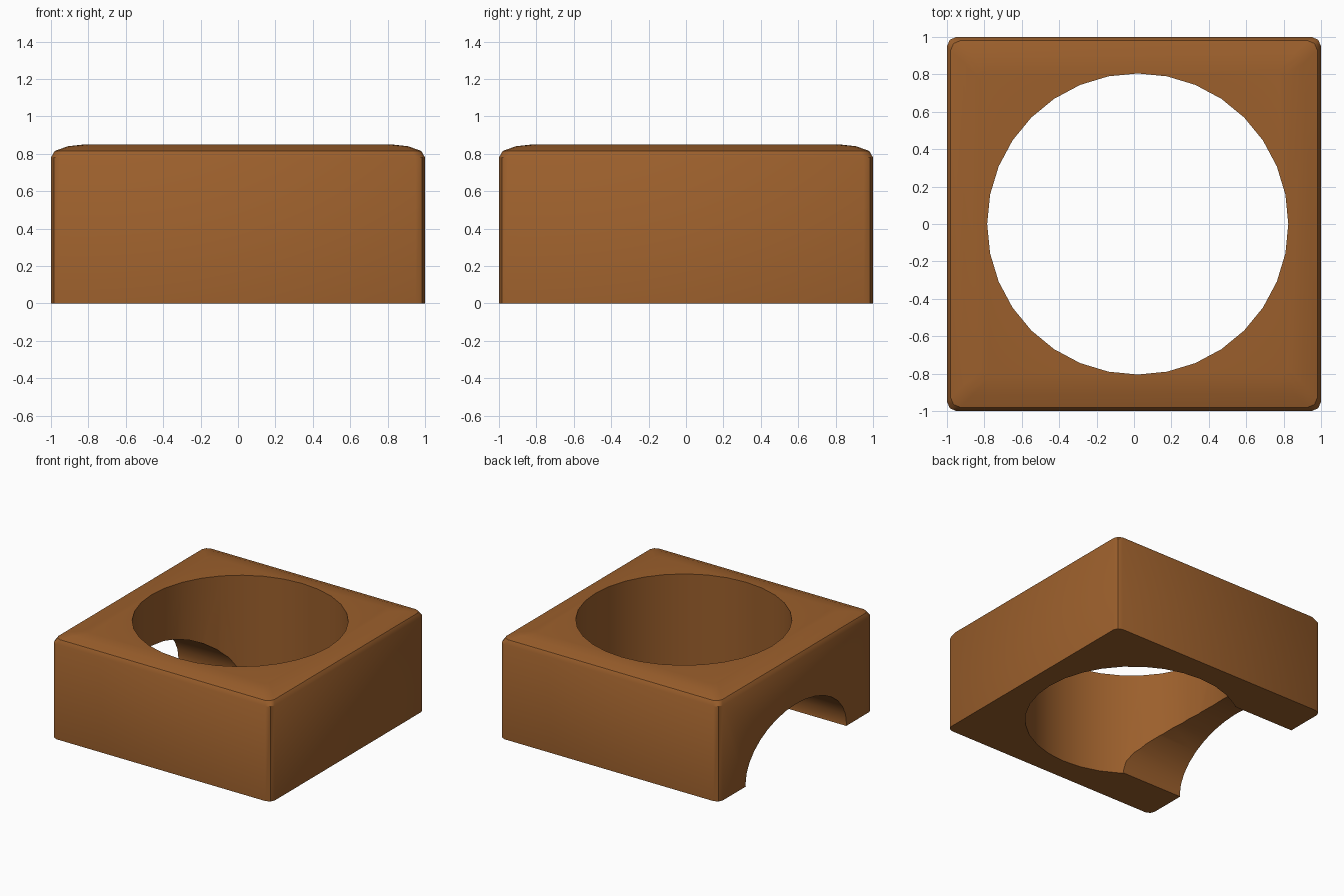
import bpy, bmesh, math
from mathutils import Matrix

if "Cube" in bpy.data.objects:
    bpy.data.objects.remove(bpy.data.objects["Cube"])


def make_object(name, bm):
    bmesh.ops.recalc_face_normals(bm, faces=bm.faces)
    mesh = bpy.data.meshes.new(name)
    bm.to_mesh(mesh)
    bm.free()
    obj = bpy.data.objects.new(name, mesh)
    bpy.context.collection.objects.link(obj)
    return obj


def cylinder(name, radius, depth, matrix):
    bm = bmesh.new()
    bmesh.ops.create_cone(bm, cap_ends=True, segments=32, radius1=radius,
                          radius2=radius, depth=depth, matrix=matrix)
    return make_object(name, bm)


def corner_ring(bm, half, z, r=0.05):
    # square outline with softened corners
    corner = [(0, -r), (-0.3 * r, -0.3 * r), (-r, 0)]
    verts = []
    for k in range(4):
        c, s = round(math.cos(k * math.pi / 2)), round(math.sin(k * math.pi / 2))
        for dx, dy in corner:
            x, y = half + dx, half + dy
            verts.append(bm.verts.new((c * x - s * y, s * x + c * y, z)))
    return verts


# square block with a softly rounded top edge
bm = bmesh.new()
profile = [(1, 0), (1, 0.78), (0.98, 0.815), (0.91, 0.84), (0.82, 0.85)]
rings = [corner_ring(bm, h, z) for h, z in profile]
for lower, upper in zip(rings, rings[1:]):
    n = len(lower)
    for i in range(n):
        j = (i + 1) % n
        bm.faces.new((lower[i], lower[j], upper[j], upper[i]))
bm.faces.new(rings[0][::-1])
bm.faces.new(rings[-1])
block = make_object("hollow_block", bm)

# round vertical well and arched side opening on the left
well = cylinder("well_cutter", 0.805, 3, Matrix.Translation((0.02, 0, 0.4)))
arch = cylinder("arch_cutter", 1, 1.2,
                Matrix.Translation((-0.6, 0, 0.02))
                @ Matrix.Diagonal((1, 0.655, 0.41, 1))
                @ Matrix.Rotation(math.pi / 2, 4, 'Y'))

bpy.context.view_layer.objects.active = block
for cutter in (well, arch):
    cutter.hide_render = True
    mod = block.modifiers.new(cutter.name, 'BOOLEAN')
    mod.operation = 'DIFFERENCE'
    mod.solver = 'EXACT'
    mod.object = cutter
    bpy.ops.object.modifier_apply(modifier=mod.name)
for cutter in (well, arch):
    bpy.data.objects.remove(cutter)

# brown finish and smooth shading
mat = bpy.data.materials.new("brown")
mat.diffuse_color = (0.33, 0.115, 0.025, 1)
mat.use_nodes = True
mat.node_tree.nodes["Principled BSDF"].inputs["Base Color"].default_value = mat.diffuse_color
block.data.materials.clear()
block.data.materials.append(mat)
bpy.ops.object.select_all(action='DESELECT')
block.select_set(True)
bpy.ops.object.shade_smooth_by_angle(angle=math.radians(35))
